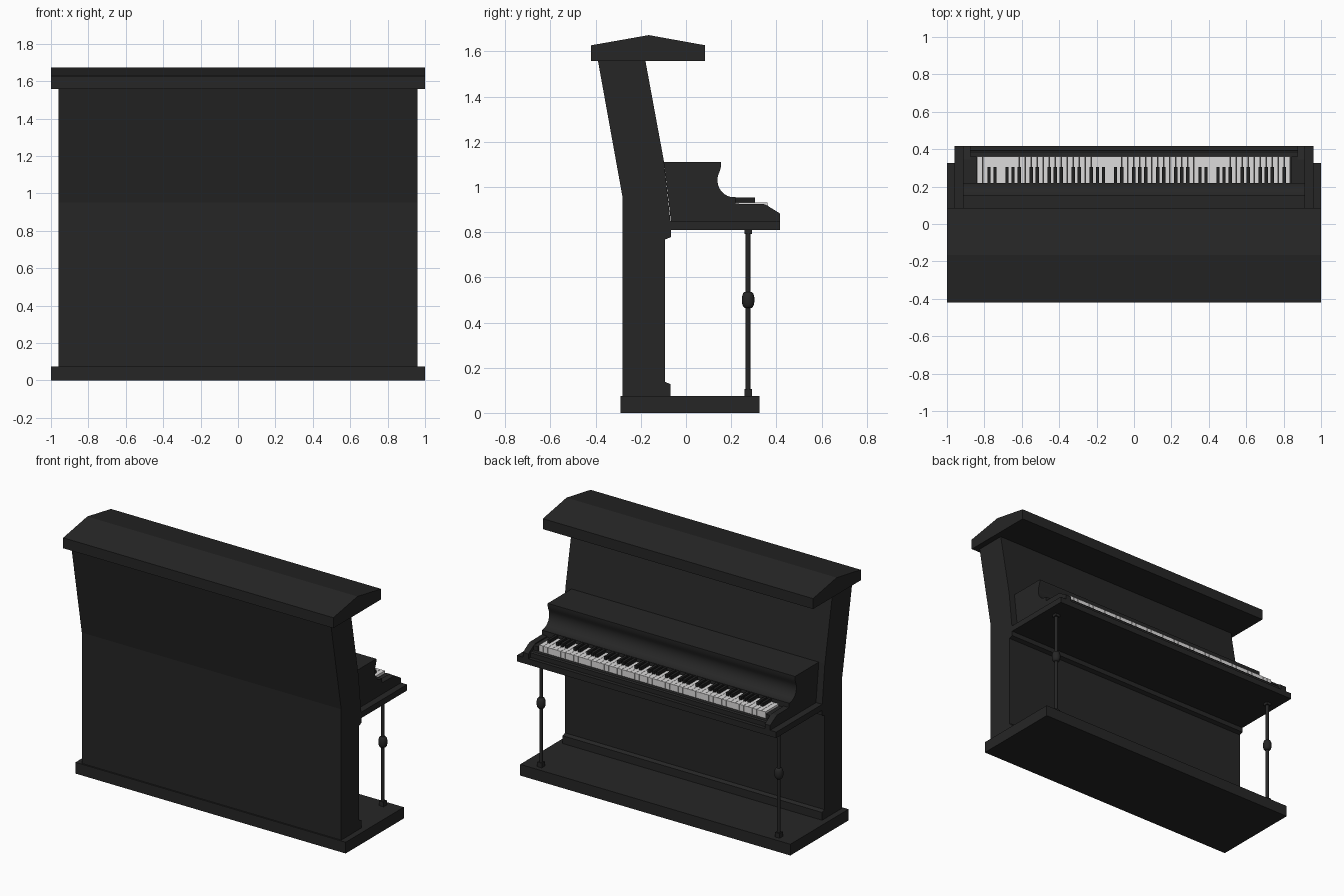
import bpy, bmesh, math
from mathutils import Matrix

if "Cube" in bpy.data.objects:
    bpy.data.objects.remove(bpy.data.objects["Cube"])


def material(name, rgb):
    m = bpy.data.materials.new(name)
    m.diffuse_color = (*rgb, 1)
    m.use_nodes = True
    m.node_tree.nodes["Principled BSDF"].inputs["Base Color"].default_value = m.diffuse_color
    return m


BLACK = material("black lacquer", (0.019, 0.019, 0.019))
EBONY = material("ebony", (0.014, 0.014, 0.014))
IVORY = material("ivory", (0.72, 0.71, 0.71))


def finish(name, bm, mat, smooth=False):
    bmesh.ops.recalc_face_normals(bm, faces=bm.faces)
    me = bpy.data.meshes.new(name)
    bm.to_mesh(me)
    bm.free()
    me.materials.append(mat)
    ob = bpy.data.objects.new(name, me)
    bpy.context.collection.objects.link(ob)
    if smooth:
        bpy.ops.object.select_all(action='DESELECT')
        ob.select_set(True)
        bpy.context.view_layer.objects.active = ob
        bpy.ops.object.shade_smooth_by_angle(angle=math.radians(35))
    return ob


def add_box(bm, x0, x1, y0, y1, z0, z1):
    m = Matrix.Translation(((x0 + x1) / 2, (y0 + y1) / 2, (z0 + z1) / 2))
    bmesh.ops.create_cube(bm, size=1, matrix=m @ Matrix.Diagonal((x1 - x0, y1 - y0, z1 - z0, 1)))


def box(name, *dims, mat=BLACK):
    bm = bmesh.new()
    add_box(bm, *dims)
    return finish(name, bm, mat)


def extrude(name, profile, x0, x1, mat=BLACK, smooth=False):
    """Sweep a (y, z) outline from x0 to x1."""
    bm = bmesh.new()
    f = bm.faces.new([bm.verts.new((x0, y, z)) for y, z in profile])
    r = bmesh.ops.extrude_face_region(bm, geom=[f])
    bmesh.ops.translate(bm, vec=(x1 - x0, 0, 0),
                        verts=[v for v in r["geom"] if isinstance(v, bmesh.types.BMVert)])
    return finish(name, bm, mat, smooth)


def lathe(name, profile, x, y, steps=16):
    """Spin a (radius, z) outline around a vertical axis."""
    bm = bmesh.new()
    vs = [bm.verts.new((x + r, y, z)) for r, z in profile]
    es = [bm.edges.new(p) for p in zip(vs, vs[1:])]
    bmesh.ops.spin(bm, geom=vs + es, cent=(x, y, 0), axis=(0, 0, 1),
                   angle=math.tau, steps=steps)
    bmesh.ops.remove_doubles(bm, verts=bm.verts, dist=1e-5)
    return finish(name, bm, BLACK, True)


# Plinth, leaning case with mouldings, and pitched lid
box("base", -1, 1, -0.29, 0.325, 0, 0.075)
extrude("case", [(-0.28, 0.07), (-0.28, 0.95), (-0.39, 1.56), (-0.18, 1.56), (-0.097, 1.11),
                 (-0.066, 0.82), (-0.066, 0.778), (-0.092, 0.768), (-0.092, 0.137),
                 (-0.068, 0.127), (-0.068, 0.07)], -0.96, 0.96)
extrude("lid", [(-0.42, 1.557), (0.085, 1.557), (0.085, 1.627), (-0.165, 1.672),
                (-0.42, 1.627)], -1, 1)

# Keyboard shelf and the hollow-curved fallboard behind the keys
box("key_shelf", -0.96, 0.96, -0.07, 0.417, 0.81, 0.85)
hollow = [(0.155, 1.09)]
for i in range(11):
    a = math.radians(150 + 120 * i / 10)
    hollow.append((0.21 + 0.071 * math.cos(a), 1.03 + 0.075 * math.sin(a)))
extrude("fallboard", [(-0.066, 0.84), (-0.097, 1.11), (0.155, 1.11)] + hollow
        + [(0.218, 0.955), (0.218, 0.84)], -0.915, 0.915, smooth=True)

# Bed under the keys, slip in front of them
box("key_bed", -0.88, 0.88, 0.21, 0.35, 0.845, 0.888)
extrude("key_slip", [(0.34, 0.845), (0.34, 0.888), (0.385, 0.888), (0.392, 0.88),
                     (0.392, 0.845)], -0.88, 0.88)

# Sloping cheeks and small blocks at both ends of the keys
for side, s in (("left", -1), ("right", 1)):
    extrude(side + "_cheek", [(0.21, 0.845), (0.21, 0.926), (0.345, 0.924), (0.362, 0.916),
                              (0.417, 0.882), (0.417, 0.845)], s * 0.875, s * 0.915)
    box(side + "_key_block", *sorted((s * 0.841, s * 0.876)), 0.21, 0.362, 0.845, 0.918)

# Keys
COUNT, X0 = 52, -0.84
W = 1.676 / COUNT
white, black = bmesh.new(), bmesh.new()
for i in range(COUNT):
    x = X0 + i * W
    add_box(white, x + 0.001, x + W - 0.001, 0.212, 0.36, 0.888, 0.931)
    if i and i % 7 in (0, 2, 3, 5, 6):
        add_box(black, x - 0.009, x + 0.009, 0.214, 0.305, 0.925, 0.953)
finish("white_keys", white, IVORY)
finish("black_keys", black, EBONY)

# Slender front legs with a turned bulb and square end blocks
bulb = [(0.011 + 0.017 * math.sin(math.pi * i / 10) ** 0.8 if 0 < i < 10 else 0.011,
         0.5 - 0.036 * math.cos(math.pi * i / 10)) for i in range(11)]
for side, x in (("left", -0.88), ("right", 0.88)):
    lathe(side + "_leg", [(0.011, 0.075)] + bulb + [(0.011, 0.81)], x, 0.275)
    for end, z0, z1 in (("foot", 0.07, 0.106), ("top", 0.792, 0.815)):
        box(f"{side}_leg_{end}", x - 0.017, x + 0.017, 0.258, 0.292, z0, z1)
